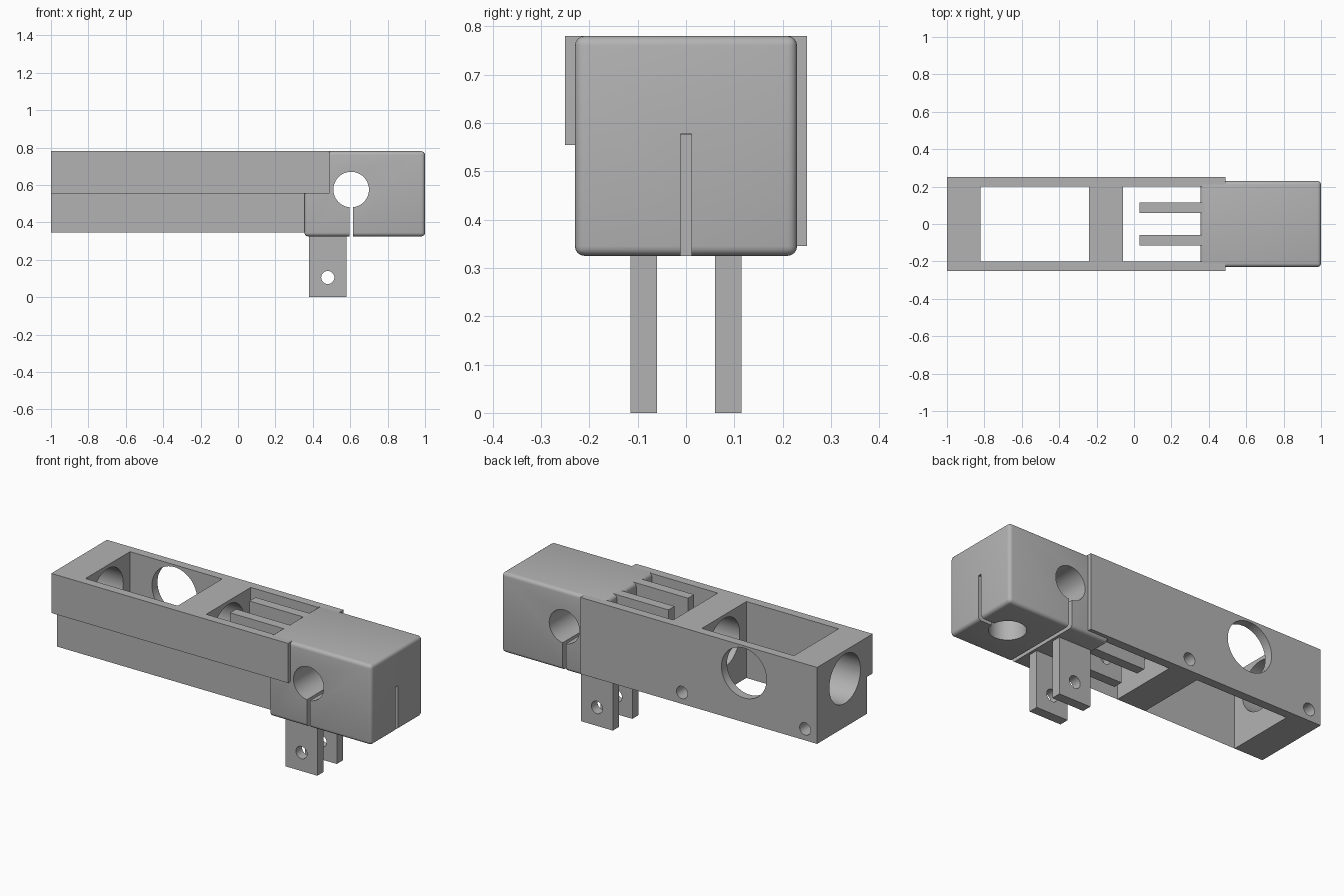
import bpy
from math import pi

cube = bpy.data.objects.get("Cube")
if cube:
    bpy.data.objects.remove(cube, do_unlink=True)

grey = bpy.data.materials.new("plain grey")
grey.use_nodes = True
COLOUR = (0.45, 0.45, 0.45, 1)
grey.diffuse_color = COLOUR
grey.node_tree.nodes["Principled BSDF"].inputs["Base Color"].default_value = COLOUR

TOP, BASE = 0.78, 0.345
SPIN = {"x": (0, pi / 2, 0), "y": (pi / 2, 0, 0), "z": (0, 0, 0)}


def box(name, x, y, z):
    """Box from its low and high limits on each axis."""
    bpy.ops.mesh.primitive_cube_add(size=1, location=[sum(r) / 2 for r in (x, y, z)])
    ob = bpy.context.object
    ob.name = name
    ob.scale = [r[1] - r[0] for r in (x, y, z)]
    bpy.ops.object.transform_apply(location=True, rotation=True, scale=True)
    return ob


def rod(axis, centre, radius, length):
    """Round cutter along an axis."""
    bpy.ops.mesh.primitive_cylinder_add(vertices=48, radius=radius, depth=length,
                                        location=centre, rotation=SPIN[axis])
    ob = bpy.context.object
    ob.name = "cutter"
    bpy.ops.object.transform_apply(location=True, rotation=True, scale=True)
    return ob


def activate(ob):
    bpy.ops.object.select_all(action="DESELECT")
    ob.select_set(True)
    bpy.context.view_layer.objects.active = ob


def cut(ob, *cutters):
    """Subtract the cutters one after another and remove them."""
    for c in cutters:
        activate(ob)
        m = ob.modifiers.new("cut", "BOOLEAN")
        m.operation, m.solver, m.object = "DIFFERENCE", "EXACT", c
        bpy.ops.object.modifier_apply(modifier=m.name)
        bpy.data.objects.remove(c, do_unlink=True)


def finish(ob):
    ob.data.materials.clear()
    ob.data.materials.append(grey)
    activate(ob)
    bpy.ops.object.shade_smooth_by_angle(angle=pi / 6)


# Frame: two long walls joined by two cross blocks
frame = box("frame", (-1, 0.49), (-0.25, 0.25), (BASE, TOP))
cut(frame,
    box("cutter", (-0.82, -0.24), (-0.2, 0.2), (0, 1)),
    box("cutter", (-0.06, 0.37), (-0.2, 0.2), (0, 1)),
    box("cutter", (0.365, 0.6), (-0.21, 0.21), (0, 1)),
    box("cutter", (-1.1, 0.6), (-0.4, -0.2), (0, 0.555)),
    rod("x", (-0.55, 0, 0.62), 0.14, 1.1),
    rod("y", (-0.54, 0.22, 0.625), 0.142, 0.2),
    *[rod("y", (x, 0.25, 0.41), 0.035, 0.3) for x in (-0.925, -0.15)])
finish(frame)

# Rounded head with clamp bores and slits
head = box("head", (0.355, 1), (-0.23, 0.23), (0.325, TOP))
activate(head)
bevel = head.modifiers.new("round", "BEVEL")
bevel.width, bevel.segments = 0.02, 4
bpy.ops.object.modifier_apply(modifier=bevel.name)
cut(head,
    rod("y", (0.605, 0, 0.575), 0.095, 1),
    box("cutter", (0.595, 0.615), (-0.5, 0.5), (0.2, 0.575)),
    rod("z", (0.82, 0, 0.375), 0.095, 0.4),
    box("cutter", (0.82, 1.2), (-0.011, 0.011), (0.2, 0.577)))
finish(head)

# Paired lugs in the open slot and paired legs under the head
for side, s in (("right", -1), ("left", 1)):
    span = sorted((s * 0.06, s * 0.115))
    lug = box(side + "_lug", (0.03, 0.375), span, (BASE, TOP))
    cut(lug, rod("y", (0.135, 0, 0.45), 0.035, 1))
    finish(lug)
    leg = box(side + "_leg", (0.38, 0.58), span, (0, 0.4))
    cut(leg, rod("y", (0.48, 0, 0.105), 0.035, 1))
    finish(leg)
